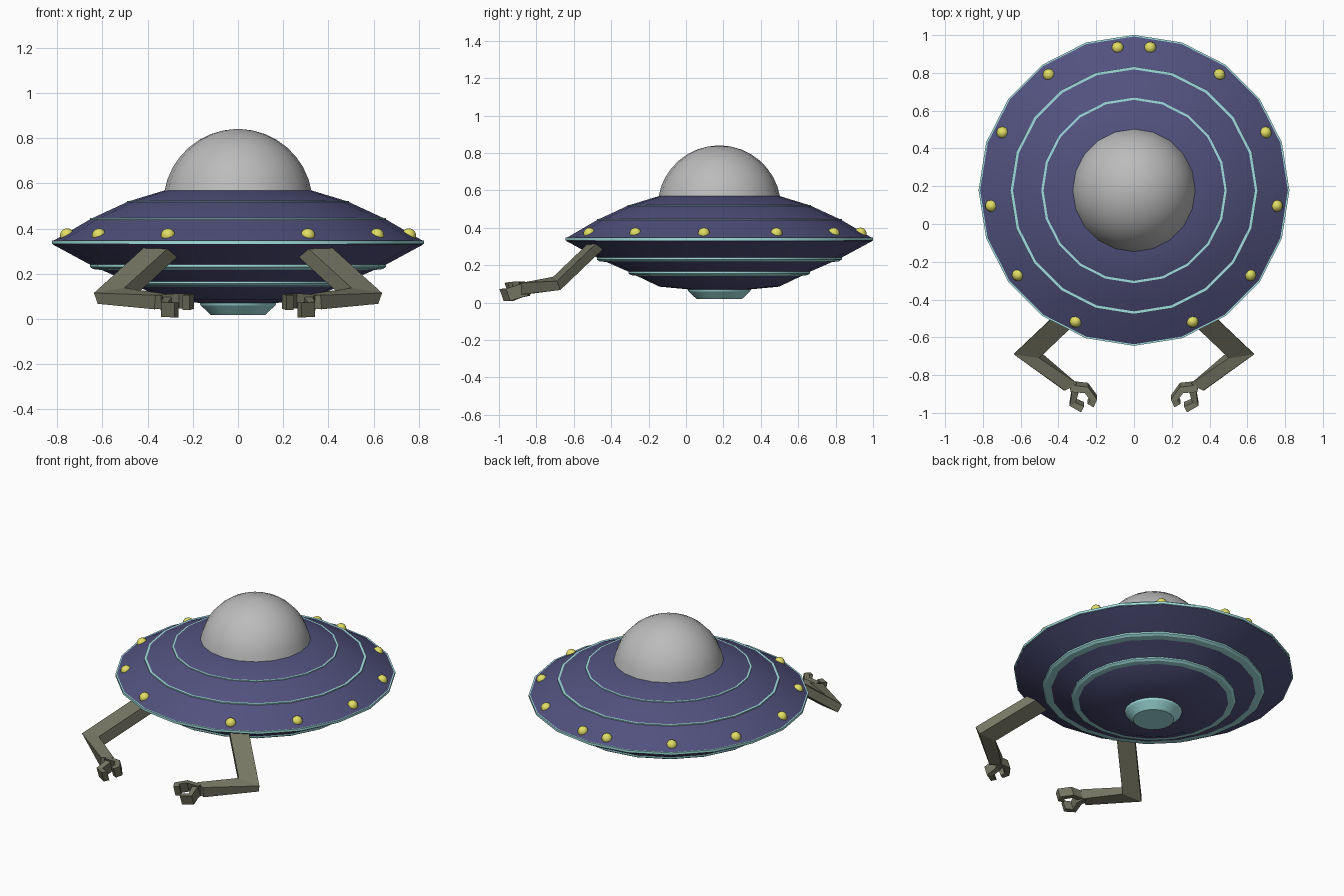
import bpy, bmesh, math
from mathutils import Vector

if "Cube" in bpy.data.objects:
    bpy.data.objects.remove(bpy.data.objects["Cube"])

CY = 0.178   # saucer centre on y
SIDES = 20


def material(name, rgb):
    m = bpy.data.materials.new(name)
    m.diffuse_color = (*rgb, 1)
    m.use_nodes = True
    m.node_tree.nodes["Principled BSDF"].inputs["Base Color"].default_value = m.diffuse_color
    return m


NAVY = material("navy", (0.083, 0.083, 0.21))
TEAL = material("teal", (0.36, 0.74, 0.74))
YELLOW = material("yellow", (0.76, 0.73, 0.13))
OLIVE = material("olive", (0.18, 0.18, 0.125))
GREY = material("dome_grey", (0.5, 0.5, 0.5))


def finish(name, bm, mat=None, smooth=False):
    bmesh.ops.recalc_face_normals(bm, faces=bm.faces)
    me = bpy.data.meshes.new(name)
    bm.to_mesh(me)
    bm.free()
    ob = bpy.data.objects.new(name, me)
    bpy.context.collection.objects.link(ob)
    if mat:
        me.materials.append(mat)
    if smooth:
        bpy.ops.object.select_all(action='DESELECT')
        ob.select_set(True)
        bpy.context.view_layer.objects.active = ob
        bpy.ops.object.shade_smooth_by_angle(angle=math.radians(25))
    return ob


def loft(bm, rings, closed=False):
    """Skin equal-length rings of points; cap the ends, or join them if closed."""
    vs = [[bm.verts.new(p) for p in r] for r in rings]
    n = len(vs[0])
    pairs = list(zip(vs, vs[1:])) + ([(vs[-1], vs[0])] if closed else [])
    for a, b in pairs:
        for i in range(n):
            j = (i + 1) % n
            bm.faces.new((a[i], a[j], b[j], b[i]))
    if not closed:
        bm.faces.new(vs[0])
        bm.faces.new(vs[-1])


def circle(r, z):
    return [(r * math.sin(i * math.tau / SIDES), CY + r * math.cos(i * math.tau / SIDES), z)
            for i in range(SIDES)]


def lathe(name, profile, mat, closed=False):
    bm = bmesh.new()
    loft(bm, [circle(r, z) for r, z in profile], closed)
    return finish(name, bm, mat, True)


# Saucer body, with terraces on the underside
lathe("hull", [(0.32, 0.57), (0.484, 0.52), (0.648, 0.444), (0.818, 0.345), (0.818, 0.329),
               (0.65, 0.238), (0.615, 0.222), (0.478, 0.162), (0.45, 0.147),
               (0.32, 0.085), (0.16, 0.07)], NAVY)

# Teal trim bands: outer radius, inner radius, bottom, top, underside chamfer
for name, ro, ri, z0, z1, c in [("upper_trim", 0.491, 0.475, 0.513, 0.5215, 0.002),
                                ("middle_trim", 0.655, 0.635, 0.439, 0.4475, 0.002),
                                ("rim_trim", 0.823, 0.80, 0.330, 0.347, 0.002),
                                ("lower_trim", 0.655, 0.60, 0.216, 0.24, 0.014),
                                ("bottom_trim", 0.486, 0.435, 0.142, 0.165, 0.014)]:
    lathe(name, [(ri, z0), (ro - c, z0 + c / 3), (ro, z0 + c), (ro, z1), (ri, z1)], TEAL, True)

# Engine nozzle underneath
lathe("nozzle", [(0.175, 0.085), (0.165, 0.06), (0.12, 0.018)], TEAL)

# Dome: spherical cap
R, CZ = 0.33, 0.51
dome = []
for i in range(8):
    a = math.radians(9 + i * 10)
    dome.append((R * math.cos(a), CZ + R * math.sin(a)))
lathe("dome", dome + [(0.012, CZ + R)], GREY)

# Rim lights, in mirrored pairs
for k in range(6):
    for s in (-1, 1):
        a = math.radians(6.5 + 29.9 * k) * s
        bm = bmesh.new()
        bmesh.ops.create_uvsphere(bm, u_segments=12, v_segments=8, radius=0.032)
        bmesh.ops.translate(bm, verts=bm.verts,
                            vec=(0.76 * math.sin(a), CY + 0.76 * math.cos(a), 0.369))
        finish("rim_light", bm, YELLOW).data.shade_smooth()


def mirrored(ob):
    ob.modifiers.new("mirror", 'MIRROR').use_axis = (True, False, False)


# Arm: mitred elbow section slid up to the shoulder, tapering to the wrist
elbow = [Vector(p) for p in ((0.637, -0.69, 0.115), (0.62, -0.672, 0.067),
                             (0.487, -0.685, 0.075), (0.502, -0.71, 0.138))]
shoulder = [p + Vector((-0.24, 0.228, 0.218)) for p in elbow]
wrist = [(0.365, -0.882, 0.105), (0.37, -0.882, 0.043), (0.305, -0.845, 0.045), (0.30, -0.845, 0.108)]
bm = bmesh.new()
loft(bm, [shoulder, elbow, wrist])
mirrored(finish("arm", bm, OLIVE))


# Claw fingers: bars following a bent path, leaning forward
def finger(name, path, w=0.036, h=0.066):
    pts = [Vector(p) for p in path]
    up = Vector((0, -0.35, 1)) * h / 2
    rings = []
    for i, p in enumerate(pts):
        t = Vector((0, 0, 0))
        if i > 0:
            t += (p - pts[i - 1]).normalized()
        if i < len(pts) - 1:
            t += (pts[i + 1] - p).normalized()
        n = Vector((-t.y, t.x, 0)).normalized() * w / 2
        rings.append([p + n + up, p - n + up, p - n - up, p + n - up])
    bm = bmesh.new()
    loft(bm, rings)
    mirrored(finish(name, bm, OLIVE))


finger("inner_finger", [(0.335, -0.86, 0.075), (0.252, -0.868, 0.08),
                        (0.213, -0.92, 0.078), (0.23, -0.95, 0.072)])
finger("outer_finger", [(0.325, -0.85, 0.07), (0.312, -0.885, 0.062),
                        (0.325, -0.943, 0.042), (0.272, -0.970, 0.04)])
